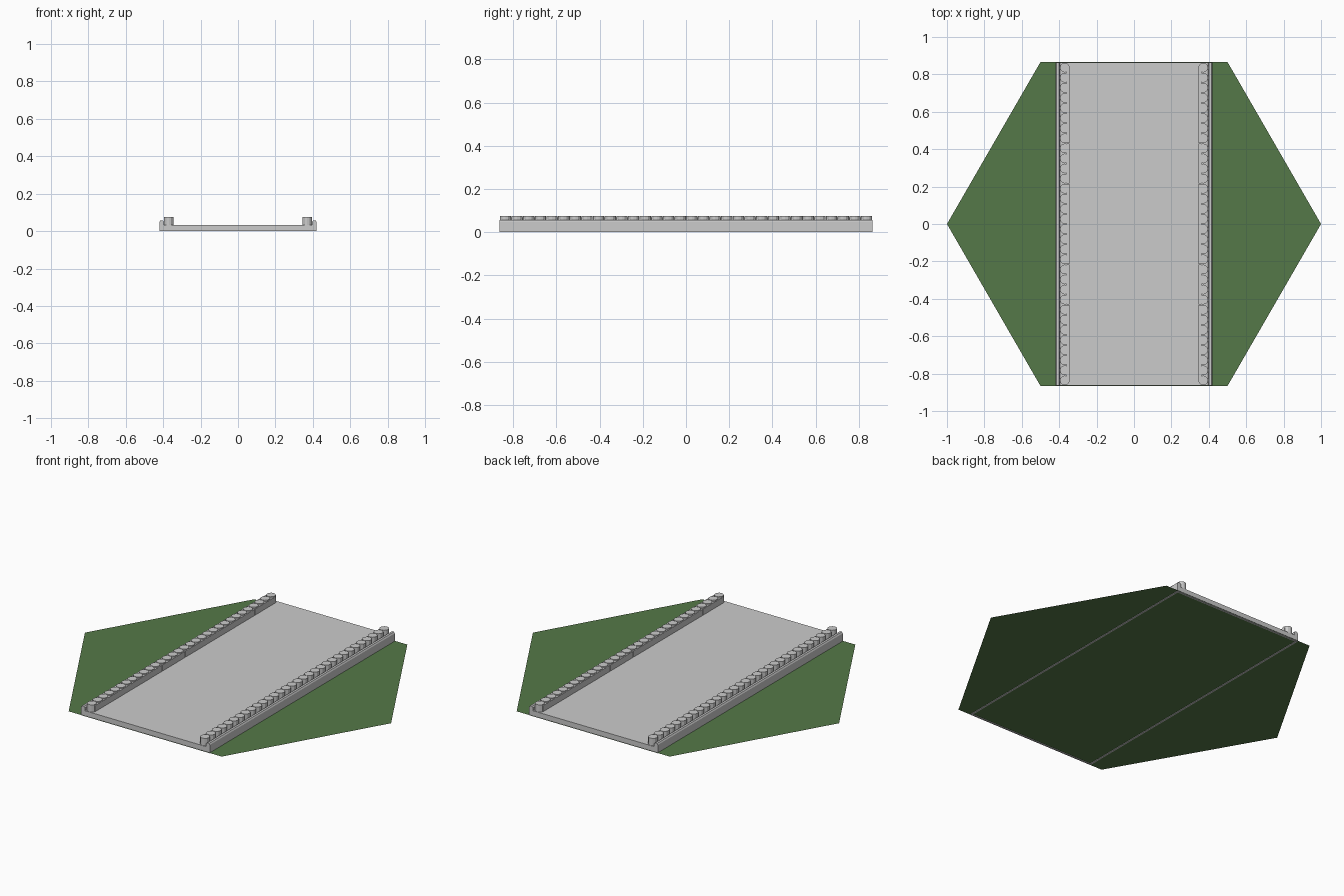
import bpy, bmesh, math
from mathutils import Matrix

if "Cube" in bpy.data.objects:
    bpy.data.objects.remove(bpy.data.objects["Cube"])

HALF = 0.863          # half length of the road
COUNT = 32            # kerb stones per side
PITCH = 2 * HALF / COUNT


def add_object(name, bm):
    bmesh.ops.recalc_face_normals(bm, faces=bm.faces)
    me = bpy.data.meshes.new(name)
    bm.to_mesh(me)
    bm.free()
    ob = bpy.data.objects.new(name, me)
    bpy.context.collection.objects.link(ob)
    return ob


def add_box(bm, x0, x1, y0, y1, z0, z1):
    m = Matrix.Translation(((x0 + x1) / 2, (y0 + y1) / 2, (z0 + z1) / 2))
    m = m @ Matrix.Diagonal((x1 - x0, y1 - y0, z1 - z0, 1))
    bmesh.ops.create_cube(bm, size=1, matrix=m)


# Hexagonal grass sheet, a hair above the rim of the road
bm = bmesh.new()
bm.faces.new([bm.verts.new((math.cos(i * math.pi / 3), math.sin(i * math.pi / 3), 0.003))
              for i in range(6)])
grass = add_object("grass_tile", bm)
for f in grass.data.polygons:
    if f.normal.z < 0:
        f.flip()
mat = bpy.data.materials.new("grass")
mat.diffuse_color = (0.09, 0.19, 0.065, 1)
mat.use_nodes = True
mat.node_tree.nodes["Principled BSDF"].inputs["Base Color"].default_value = mat.diffuse_color
grass.data.materials.append(mat)

# Road slab with raised outer kerbs: half profile mirrored, then extruded
half = [(0.41, 0.004), (0.41, 0), (0.42, 0), (0.42, 0.049), (0.415, 0.057),
        (0.402, 0.057), (0.396, 0.05), (0.396, 0.033)]
profile = half + [(-x, z) for x, z in reversed(half)]
bm = bmesh.new()
face = bm.faces.new([bm.verts.new((x, -HALF, z)) for x, z in profile])
res = bmesh.ops.extrude_face_region(bm, geom=[face], use_keep_orig=True)
bmesh.ops.translate(bm, vec=(0, 2 * HALF, 0),
                    verts=[v for v in res["geom"] if isinstance(v, bmesh.types.BMVert)])
add_object("road_slab", bm)

# Thin rims under both road ends
bm = bmesh.new()
for s in (-1, 1):
    y = s * (HALF - 0.005)
    add_box(bm, -0.41, 0.41, y - 0.005, y + 0.005, 0, 0.006)
add_object("end_rims", bm)

for side, s in (("left", -1), ("right", 1)):
    # Row of round kerb stones
    bm = bmesh.new()
    for i in range(COUNT):
        y = -HALF + (i + 0.5) * PITCH
        bmesh.ops.create_cone(bm, cap_ends=True, segments=12, radius1=0.026, radius2=0.026,
                              depth=0.049,
                              matrix=Matrix.Translation((s * 0.37, y, 0.0515)))
    add_object(side + "_kerb_stones", bm)

    # Inner facing panels, one for every four stones
    bm = bmesh.new()
    for i in range(COUNT // 4):
        y0 = -HALF + i * 4 * PITCH
        gap0 = 0.02 if i == 0 else 0.001
        gap1 = 0.02 if i == COUNT // 4 - 1 else 0.001
        xs = sorted((s * 0.344, s * 0.362))
        add_box(bm, xs[0], xs[1], y0 + gap0, y0 + 4 * PITCH - gap1, 0.028, 0.069)
    add_object(side + "_kerb_panels", bm)
